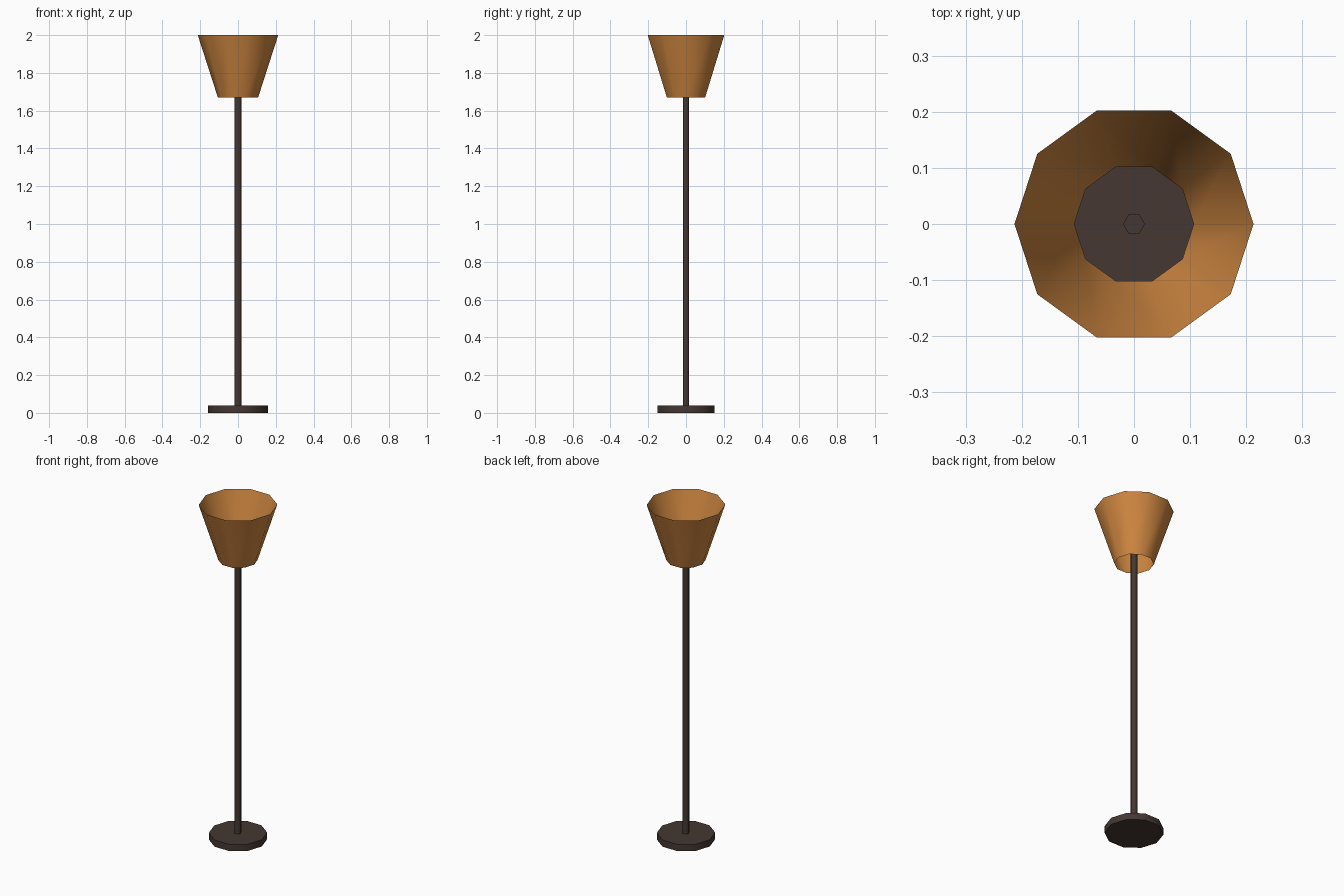
import bpy, bmesh, math

if "Cube" in bpy.data.objects:
    bpy.data.objects.remove(bpy.data.objects["Cube"])


def material(name, rgb):
    m = bpy.data.materials.new(name)
    m.diffuse_color = (*rgb, 1.0)
    m.use_nodes = True
    m.node_tree.nodes["Principled BSDF"].inputs["Base Color"].default_value = m.diffuse_color
    return m


wood = material("dark brown", (0.058, 0.039, 0.032))
amber = material("amber shade", (0.62, 0.24, 0.052))


def frustum(name, sides, r0, r1, z0, z1, mat, caps=True):
    """Upright tapered prism with a corner on +x; open tube if caps is False."""
    bm = bmesh.new()
    rings = []
    for r, z in ((r0, z0), (r1, z1)):
        rings.append([bm.verts.new((r * math.cos(2 * math.pi * i / sides),
                                    r * math.sin(2 * math.pi * i / sides), z))
                      for i in range(sides)])
    low, high = rings
    for i in range(sides):
        j = (i + 1) % sides
        face = bm.faces.new((low[i], low[j], high[j], high[i]))
        face.smooth = True
    if caps:
        bm.faces.new(low[::-1])
        bm.faces.new(high)
        # keep the cap rims crisp
        for e in bm.edges:
            if abs(e.verts[0].co.z - e.verts[1].co.z) < 1e-6:
                e.smooth = False
    mesh = bpy.data.meshes.new(name)
    bm.to_mesh(mesh)
    bm.free()
    mesh.materials.append(mat)
    obj = bpy.data.objects.new(name, mesh)
    bpy.context.collection.objects.link(obj)
    return obj


# Foot disc, pole, and open flared shade
frustum("base", 10, 0.158, 0.158, 0.0, 0.04, wood)
frustum("pole", 6, 0.0195, 0.0195, 0.04, 1.75, wood)
frustum("lamp_shade", 10, 0.1065, 0.213, 1.67, 2.0, amber, caps=False)
